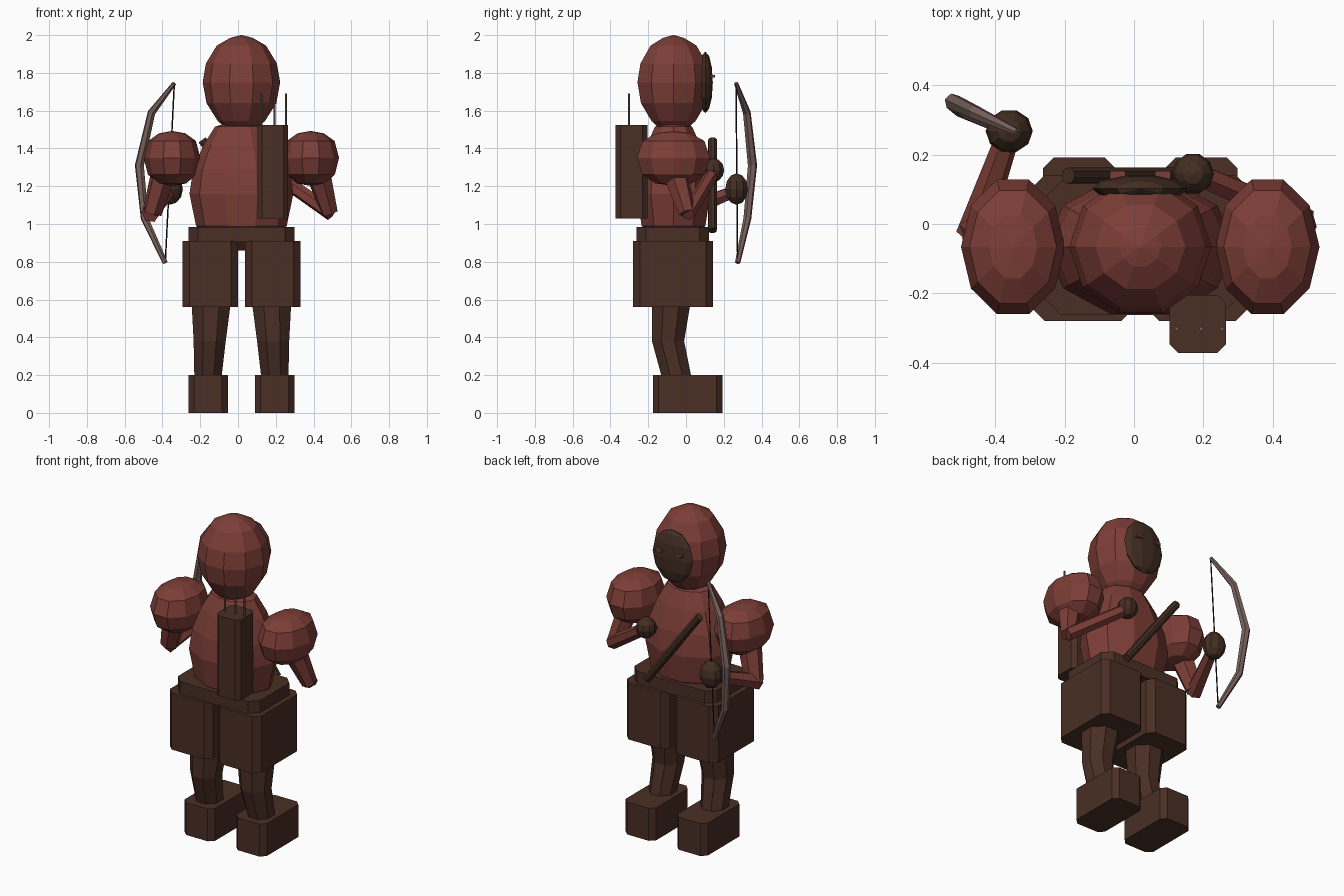
import bpy, bmesh, math
from mathutils import Vector

if "Cube" in bpy.data.objects:
    bpy.data.objects.remove(bpy.data.objects["Cube"])

CX = 0.018   # symmetry plane of the body
CY = -0.066  # body depth centre


def material(name, rgb):
    m = bpy.data.materials.new(name)
    m.diffuse_color = (*rgb, 1)
    m.use_nodes = True
    m.node_tree.nodes["Principled BSDF"].inputs["Base Color"].default_value = m.diffuse_color
    return m


RED = material("brick_red", (0.205, 0.048, 0.038))
BROWN = material("leather_brown", (0.068, 0.028, 0.018))
DARK = material("dark_brown", (0.056, 0.027, 0.016))
WOOD = material("pale_wood", (0.185, 0.12, 0.105))
BLACK = material("string_black", (0.015, 0.011, 0.01))


def loft(name, rings, mat):
    """Skin a list of equally long point rings and cap both ends."""
    bm = bmesh.new()
    rows = [[bm.verts.new(p) for p in ring] for ring in rings]
    n = len(rows[0])
    for a, b in zip(rows, rows[1:]):
        for i in range(n):
            j = (i + 1) % n
            bm.faces.new((a[i], a[j], b[j], b[i]))
    bm.faces.new(rows[0])
    bm.faces.new(rows[-1])
    bmesh.ops.recalc_face_normals(bm, faces=bm.faces)
    mesh = bpy.data.meshes.new(name)
    bm.to_mesh(mesh)
    bm.free()
    mesh.materials.append(mat)
    ob = bpy.data.objects.new(name, mesh)
    bpy.context.collection.objects.link(ob)
    return ob


def oval(x, y, z, rx, ry, n=10, turn=0.0):
    return [(x + rx * math.cos(2 * math.pi * (i + turn) / n),
             y + ry * math.sin(2 * math.pi * (i + turn) / n), z) for i in range(n)]


def lathe(name, x, y, profile, depth, mat):
    """Profile is (radius, height); depth scales the radius along y."""
    loft(name, [oval(x, y, z, r, r * depth) for r, z in profile], mat)


def ball(name, c, r, mat, rings=6):
    rows = []
    for k in range(rings + 1):
        a = math.pi * k / rings
        s = max(math.sin(a), 0.01)
        rows.append(oval(c[0], c[1], c[2] - r[2] * math.cos(a), r[0] * s, r[1] * s))
    loft(name, rows, mat)


def tube(name, pts, radii, mat, n=6):
    pts = [Vector(p) for p in pts]
    rows = []
    for i, p in enumerate(pts):
        t = (pts[min(i + 1, len(pts) - 1)] - pts[max(i - 1, 0)]).normalized()
        u = t.cross(Vector((0.3, 1, 0.1))).normalized()
        v = t.cross(u)
        rows.append([p + radii[i] * (math.cos(2 * math.pi * k / n) * u +
                                     math.sin(2 * math.pi * k / n) * v) for k in range(n)])
    loft(name, rows, mat)


def block(name, x0, x1, y0, y1, z0, z1, c, mat):
    """Box with chamfered upright corners."""
    plan = [(x0 + c, y0), (x1 - c, y0), (x1, y0 + c), (x1, y1 - c),
            (x1 - c, y1), (x0 + c, y1), (x0, y1 - c), (x0, y0 + c)]
    loft(name, [[(x, y, z) for x, y in plan] for z in (z0, z1)], mat)


# Head and torso
lathe("head", CX, CY, [(0.09, 1.515), (0.125, 1.545), (0.185, 1.64), (0.205, 1.75),
                       (0.188, 1.85), (0.13, 1.945), (0.06, 1.985), (0.004, 2.0)], 0.98, RED)
lathe("torso", CX, CY, [(0.03, 0.86), (0.15, 0.92), (0.24, 0.99), (0.275, 1.16), (0.255, 1.29),
                        (0.2, 1.42), (0.14, 1.515), (0.09, 1.53)], 0.74, RED)

# Face mask with two eye slits
ball("mask", (CX, 0.102, 1.75), (0.138, 0.042, 0.162), DARK)
for s in (-1, 1):
    x = CX + s * 0.065
    block("eye", x - 0.022, x + 0.022, 0.10, 0.153, 1.775, 1.789, 0.003, RED)

# Belt
block("belt", -0.262, 0.3, -0.262, 0.122, 0.905, 0.985, 0.05, BROWN)

# Paired shoulders, thigh guards, legs and boots
for s, side in ((-1, "left"), (1, "right")):
    lathe(side + "_shoulder", CX + s * 0.367, CY,
          [(0.02, 1.205), (0.075, 1.215), (0.128, 1.262), (0.15, 1.35),
           (0.126, 1.44), (0.07, 1.48), (0.004, 1.492)], 1.36, RED)
    x = CX + s * 0.165
    block(side + "_thigh_guard", x - 0.147, x + 0.147, -0.28, 0.142, 0.56, 0.91, 0.037, BROWN)
    loft(side + "_leg", [
        oval(CX + s * 0.177, -0.05, 0.19, 0.078, 0.085, 8, 0.5),
        oval(CX + s * 0.168, -0.095, 0.38, 0.092, 0.092, 8, 0.5),
        oval(CX + s * 0.16, -0.078, 0.58, 0.112, 0.11, 8, 0.5)], BROWN)
    x = CX + s * 0.176
    block(side + "_boot", x - 0.104, x + 0.104, -0.175, 0.192, 0, 0.2, 0.03, BROWN)

# Arm holding the bow
tube("left_upper_arm", [(-0.39, -0.06, 1.28), (-0.455, -0.015, 1.06)], [0.07, 0.053], RED)
tube("left_forearm", [(-0.465, -0.035, 1.055), (-0.365, 0.25, 1.17)], [0.05, 0.035], RED)
ball("left_hand", (-0.36, 0.268, 1.185), (0.068, 0.063, 0.083), DARK)

# Arm bent across the chest
tube("right_upper_arm", [(0.42, -0.06, 1.28), (0.485, 0.005, 1.06)], [0.07, 0.045], RED)
tube("right_forearm", [(0.495, 0.01, 1.055), (0.2, 0.135, 1.26)], [0.04, 0.036], RED)
ball("right_hand", (0.17, 0.145, 1.285), (0.06, 0.06, 0.063), DARK)

# Baton held across the belly
tube("baton", [(0.17, 0.14, 0.965), (-0.19, 0.14, 1.445)], [0.024, 0.024], DARK, 8)

# Bow and string
bow = [(-0.385, 0.273, 0.795), (-0.495, 0.325, 1.03), (-0.522, 0.352, 1.31),
       (-0.458, 0.322, 1.59), (-0.337, 0.265, 1.745)]
tube("bow", bow, [0.014, 0.021, 0.025, 0.021, 0.011], WOOD)
tube("bow_string", [bow[0], bow[-1]], [0.004, 0.004], BLACK, 4)

# Quiver with three arrows
block("quiver", 0.102, 0.265, -0.372, -0.205, 1.03, 1.525, 0.025, BROWN)
for x in (0.123, 0.194, 0.254):
    tube("arrow", [(x, -0.302, 1.4), (x, -0.302, 1.69)], [0.006, 0.006], WOOD)
